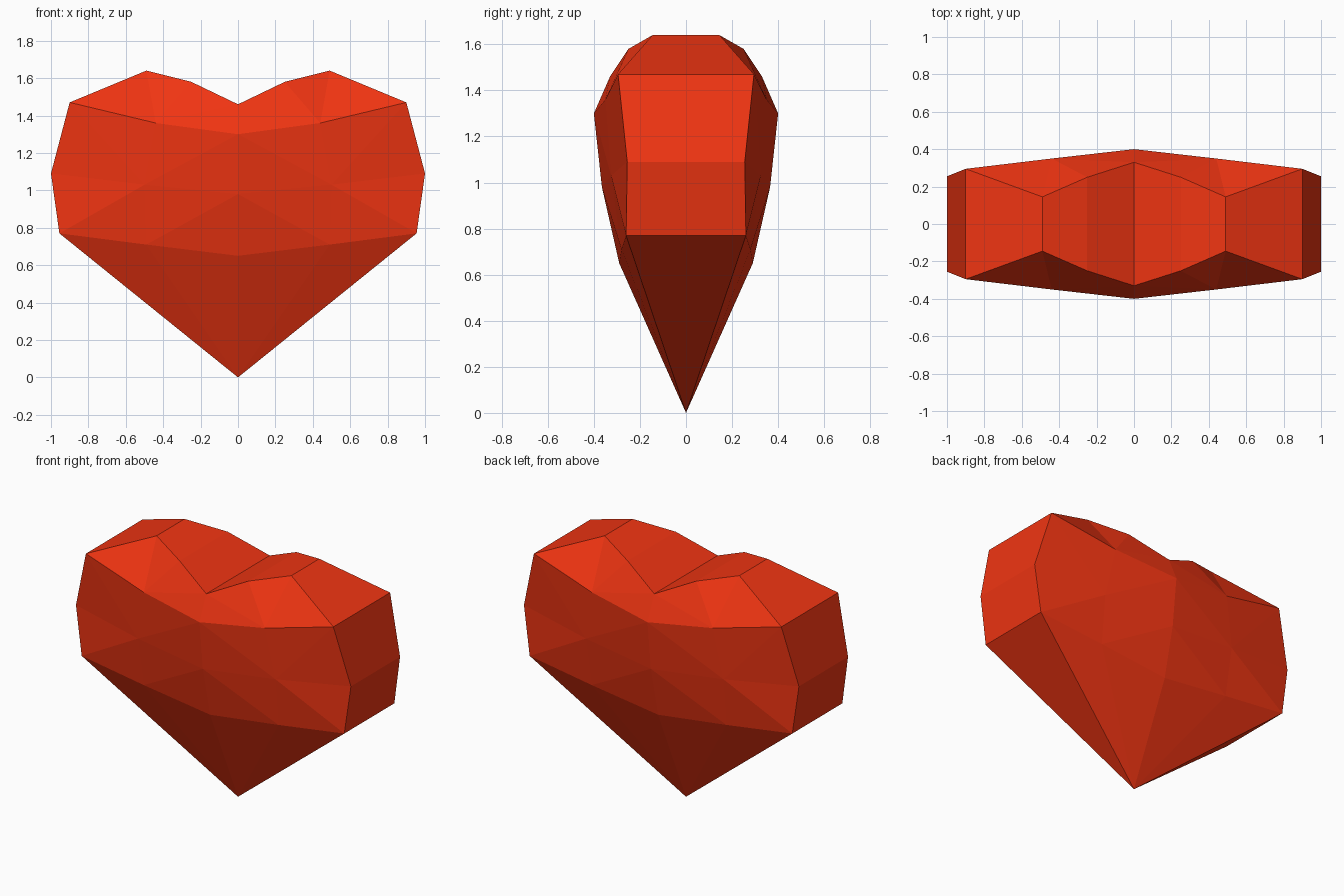
import bpy, bmesh
from mathutils import Vector

if "Cube" in bpy.data.objects:
    bpy.data.objects.remove(bpy.data.objects["Cube"])

# Quarter of the heart: rows from top to waist, columns from centre to outer edge
ROWS = [
    [(0, .33, 1.46), (.25, .25, 1.58), (.49, .145, 1.64)],
    [(0, .40, 1.30), (.44, .35, 1.36), (.90, .295, 1.47)],
    [(0, .365, .98), (.50, .325, 1.03), (1.0, .255, 1.09)],
    [(0, .29, .65), (.49, .28, .71), (.955, .26, .77)],
]
TIP = (0, 0, 0)
# Crack centres: each shard is the region nearest to one of these
CENTRES = {
    "upper_left_shard": (-.45, 0, 1.10),
    "upper_middle_shard": (.08, 0, 1.22),
    "upper_right_shard": (.72, 0, 1.22),
    "lower_left_shard": (-.38, 0, .50),
    "lower_right_shard": (.62, 0, .68),
}

red = bpy.data.materials.new("red")
red.diffuse_color = (0.87, 0.035, 0.006, 1)
red.use_nodes = True
red.node_tree.nodes["Principled BSDF"].inputs["Base Color"].default_value = red.diffuse_color


def heart_bmesh():
    bm = bmesh.new()

    def face(pts, sx):
        bm.faces.new([bm.verts.new((x * sx, y, z)) for x, y, z in pts])

    def flip(p):
        return (p[0], -p[1], p[2])

    for sx in (1, -1):
        # Front and back facets
        for f in (lambda p: p, flip):
            for a, b in zip(ROWS, ROWS[1:]):
                for c in (0, 1):
                    face([f(p) for p in (a[c], a[c + 1], b[c + 1], b[c])], sx)
            for c in (0, 1):
                face([f(ROWS[-1][c]), f(ROWS[-1][c + 1]), TIP], sx)
        # Rim running over the lobe and down the side
        rim = ROWS[0] + [r[2] for r in ROWS[1:]]
        for a, b in zip(rim, rim[1:]):
            face([a, b, flip(b), flip(a)], sx)
        face([rim[-1], TIP, flip(rim[-1])], sx)
    bmesh.ops.remove_doubles(bm, verts=bm.verts, dist=.001)
    bmesh.ops.recalc_face_normals(bm, faces=bm.faces)
    bmesh.ops.triangulate(bm, faces=bm.faces)
    return bm


# Cut one closed shard per crack centre
for name, centre in CENTRES.items():
    bm = heart_bmesh()
    here = Vector(centre)
    for other in CENTRES.values():
        if other == centre:
            continue
        there = Vector(other)
        cut = bmesh.ops.bisect_plane(
            bm, geom=bm.verts[:] + bm.edges[:] + bm.faces[:], dist=1e-5,
            plane_co=(here + there) / 2, plane_no=there - here, clear_outer=True)
        edges = [e for e in cut["geom_cut"]
                 if isinstance(e, bmesh.types.BMEdge) and e.is_boundary]
        if edges:
            bmesh.ops.holes_fill(bm, edges=edges, sides=0)
    bmesh.ops.recalc_face_normals(bm, faces=bm.faces)
    mesh = bpy.data.meshes.new(name)
    bm.to_mesh(mesh)
    bm.free()
    mesh.materials.append(red)
    bpy.context.collection.objects.link(bpy.data.objects.new(name, mesh))
